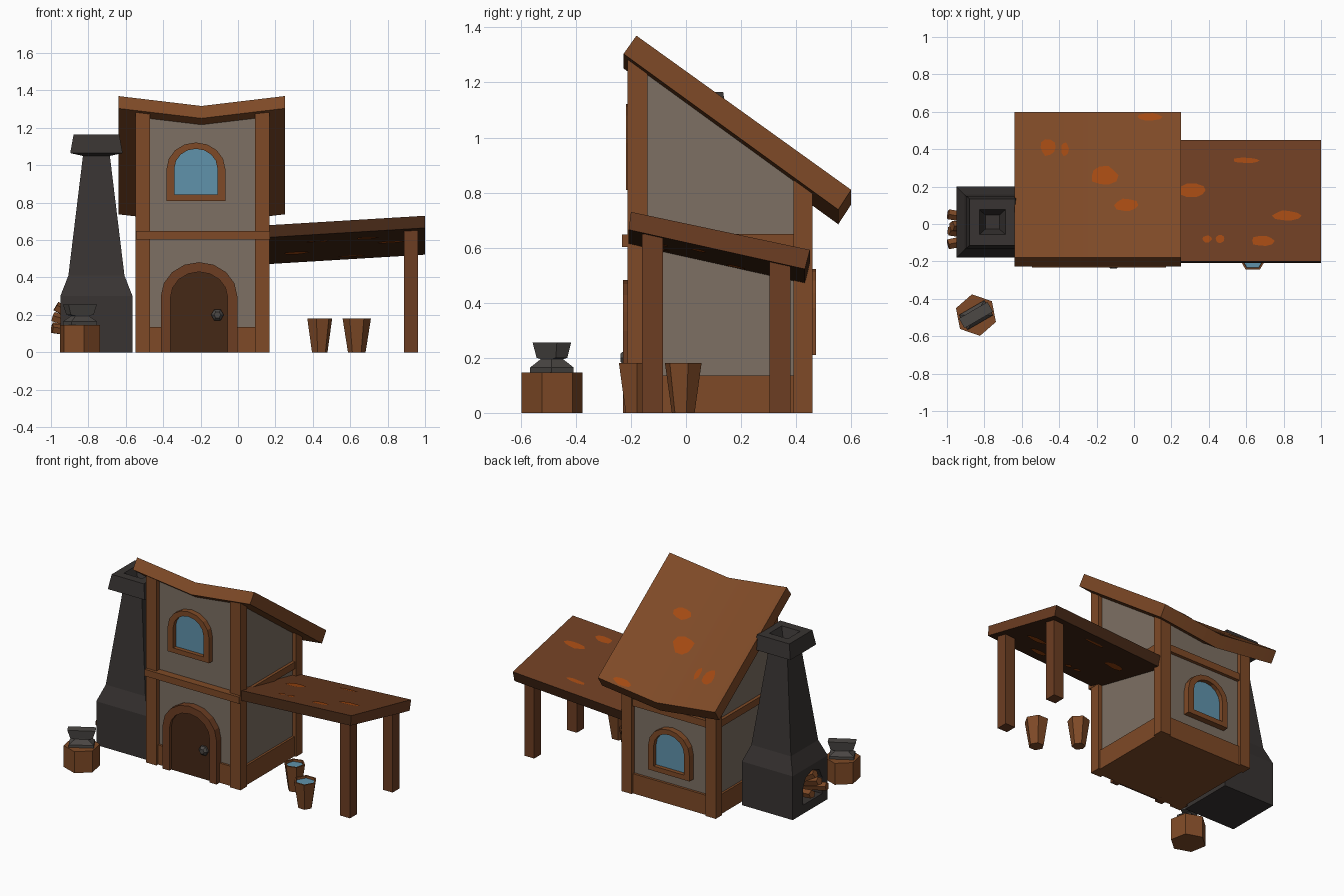
import bpy, bmesh, math, random
from mathutils import Matrix

if "Cube" in bpy.data.objects:
    bpy.data.objects.remove(bpy.data.objects["Cube"])
random.seed(3)


def material(name, r, g, b):
    m = bpy.data.materials.new(name)
    m.diffuse_color = (r, g, b, 1)
    m.use_nodes = True
    m.node_tree.nodes["Principled BSDF"].inputs["Base Color"].default_value = m.diffuse_color
    return m


PLASTER = material("plaster", .205, .162, .125)
WOOD = material("warm_wood", .21, .068, .020)
MID = material("board_wood", .150, .047, .016)
DARK = material("dark_wood", .060, .021, .008)
ORANGE = material("orange_patch", .36, .066, .006)
GLASS = material("blue_glass_water", .115, .29, .41)
STONE = material("dark_stone", .040, .034, .032)
IRON = material("iron", .072, .065, .060)


def make(name, verts, faces, mat, loc=(0, 0, 0), rot=0.0):
    me = bpy.data.meshes.new(name)
    bm = bmesh.new()
    vs = [bm.verts.new(v) for v in verts]
    for f in faces:
        bm.faces.new([vs[i] for i in f])
    bmesh.ops.recalc_face_normals(bm, faces=bm.faces)
    bmesh.ops.transform(bm, matrix=Matrix.Translation(loc) @ Matrix.Rotation(rot, 4, 'Z'), verts=bm.verts)
    bm.to_mesh(me)
    bm.free()
    me.materials.append(mat)
    ob = bpy.data.objects.new(name, me)
    bpy.context.collection.objects.link(ob)
    return ob


def loft(name, n, rings, mat, loc=(0, 0, 0), rot=0.0):
    """Stack of n-sided rings (rx, ry, z); for n = 4 rx, ry are half sizes."""
    k, off = (math.sqrt(2), math.pi / 4) if n == 4 else (1, 0)
    verts = [(k * rx * math.cos(off + i * math.tau / n), k * ry * math.sin(off + i * math.tau / n), z)
             for rx, ry, z in rings for i in range(n)]
    faces = [(r * n + i, r * n + (i + 1) % n, (r + 1) * n + (i + 1) % n, (r + 1) * n + i)
             for r in range(len(rings) - 1) for i in range(n)]
    faces += [range(n), range((len(rings) - 1) * n, len(rings) * n)]
    return make(name, verts, faces, mat, loc, rot)


def box(name, x0, x1, y0, y1, z0, z1, mat):
    hx, hy = (x1 - x0) / 2, (y1 - y0) / 2
    return loft(name, 4, [(hx, hy, z0), (hx, hy, z1)], mat, (x0 + hx, y0 + hy, 0))


def prism(name, sections, mat):
    """Closed cross-sections joined one after another."""
    n = len(sections[0])
    verts = [p for s in sections for p in s]
    faces = [(r * n + i, r * n + (i + 1) % n, (r + 1) * n + (i + 1) % n, (r + 1) * n + i)
             for r in range(len(sections) - 1) for i in range(n)]
    faces += [range(n), range(len(verts) - n, len(verts))]
    return make(name, verts, faces, mat)


def arch(w, z0, z1, seg=6):
    """Arched outline in x, z with a flattened round head."""
    h = min(w, (z1 - z0) * .6) * .9
    head = [(w * math.cos(i * math.pi / seg), z1 - h + h * math.sin(i * math.pi / seg)) for i in range(seg + 1)]
    return [(w, z0)] + head + [(-w, z0)]


def arch_plate(name, outline, depth, mat, loc, rot=0.0):
    n = len(outline)
    verts = [(x, y, z) for y in (-depth, 0) for x, z in outline]
    faces = [range(n), range(n, 2 * n)] + [(i, (i + 1) % n, n + (i + 1) % n, n + i) for i in range(n)]
    return make(name, verts, faces, mat, loc, rot)


def arch_ring(name, outer, inner, depth, mat, loc, rot=0.0, closed=True):
    n = len(outer)
    verts = [(x, y, z) for o in (outer, inner) for y in (-depth, 0) for x, z in o]
    faces = []
    for i in range(n if closed else n - 1):
        j = (i + 1) % n
        for a, b in ((0, n), (n, 3 * n), (3 * n, 2 * n), (2 * n, 0)):
            faces.append((a + i, a + j, b + j, b + i))
    if not closed:
        faces += [(e, n + e, 3 * n + e, 2 * n + e) for e in (0, n - 1)]
    return make(name, verts, faces, mat, loc, rot)


# Roof shapes: height of the sagging main roof and of the lean-to
def roof_z(x, y):
    return 1.37 - .718 * (y + .18) - .053 * (1 - abs(x + .195) / .445)


def lean_z(x, y):
    return .68 + .05 * (x - .17) / .83 - .212 * (y + .2)


# House walls, top following the underside of the roof
walls = []
for x in (-.52, -.195, .14):
    walls.append([(x, -.18, 0.02), (x, .43, 0.02), (x, .43, roof_z(x, .43) - .07), (x, -.18, roof_z(x, -.18) - .07)])
prism("walls", walls, PLASTER)
box("base_board", -.535, .155, -.195, .447, 0, .135, WOOD)
for side, x in (("left", -.548), ("right", .09)):
    box(side + "_front_post", x, x + .078, -.213, -.14, 0, 1.283, WOOD)
    box(side + "_back_post", x, x + .078, .39, .46, 0, .85, WOOD)
box("front_beam", -.545, .17, -.233, -.165, .602, .648, WOOD)
box("back_beam", -.51, .13, .40, .452, .602, .65, WOOD)
box("left_beam", -.542, -.50, -.16, .41, .602, .65, WOOD)
box("right_beam", .12, .16, -.16, .41, .602, .65, WOOD)

# Main roof slab
slab = []
for x in (-.64, -.195, .25):
    f, b = roof_z(x, -.18), roof_z(x, .6)
    slab.append([(x, -.18, f), (x, .6, b), (x, .553, b - .072), (x, -.227, f - .066)])
roof = prism("main_roof", slab, WOOD)
bpy.context.view_layer.objects.active = roof
roof.select_set(True)
bpy.ops.object.shade_smooth_by_angle(angle=math.radians(35))

# Lean-to roof, dark on edges and underside
lean = prism("lean_to_roof", [[(x, -.2, lean_z(x, -.2)), (x, .45, lean_z(x, .45)),
                               (x, .432, lean_z(x, .45) - .07), (x, -.208, lean_z(x, -.2) - .065)]
                              for x in (.13, 1.0)], MID)
lean.data.materials.append(DARK)
for p in lean.data.polygons:
    p.material_index = 0 if p.normal.z > -.3 and abs(p.normal.y) < .8 else 1
for name, y in (("front", -.16), ("back", .303)):
    box("lean_to_" + name + "_leg", .887, .962, y, y + .077, 0, lean_z(.92, y + .077) - .05, MID)


# Orange worn patches
def patch(name, cx, cy, w, h, zf, dz):
    pts = []
    for i in range(10):
        a, k = i * math.tau / 10, random.uniform(.85, 1.12)
        x, y = cx + w / 2 * k * math.cos(a), cy + h / 2 * k * math.sin(a)
        pts.append((x, y, zf(x, y) + dz))
    ob = make(name, pts, [range(10)], ORANGE)
    if (ob.data.polygons[0].normal.z > 0) != (dz > 0):
        ob.data.flip_normals()


for c in ((-.46, .41, .09, .09), (-.37, .40, .04, .07), (-.16, .26, .15, .1), (-.04, .10, .12, .07), (.08, .573, .13, .04)):
    patch("roof_patch", *c, roof_z, .004)
for c in ((.31, .18, .14, .07), (.6, .34, .15, .03), (.82, .045, .15, .055),
          (.39, -.08, .05, .04), (.46, -.08, .05, .045), (.69, -.09, .12, .06)):
    patch("lean_to_patch", *c, lean_z, .003)
    patch("lean_to_under_patch", *c, lean_z, -.077)

# Door with arched frame and handle
arch_ring("door_frame", arch(.205, 0, .482, 8), arch(.153, 0, .43, 8), .06, MID, (-.208, -.168, 0), closed=False)
arch_plate("door", arch(.155, 0, .432, 8), .04, DARK, (-.208, -.168, 0))
handle = loft("door_handle", 6, [(.034, .034, 0), (.034, .034, .014), (.018, .018, .03)], IRON)
handle.rotation_euler = (math.pi / 2, 0, 0)
handle.location = (-.11, -.207, .2)

# Front and back windows
for name, z, loc, rot in (("front", .81, (-.225, -.175, 0), 0), ("back", .21, (-.2, .43, 0), math.pi)):
    arch_ring(name + "_window_frame", arch(.157, z, z + .312, 8), arch(.115, z + .033, z + .278, 8), .042, WOOD, loc, rot)
    arch_plate(name + "_window_glass", arch(.118, z + .03, z + .28, 8), .014, GLASS, loc, rot)

# Forge chimney with flue hole and fire opening
chimney = loft("chimney", 4, [(.193, .19, 0), (.193, .19, .30), (.15, .148, .41), (.072, .075, 1.05), (.14, .14, 1.065),
                              (.122, .125, 1.165), (.07, .067, 1.165), (.037, .037, 1.08)], STONE, (-.757, .01, 0))
cutter = arch_plate("fire_opening_cutter", arch(.105, .06, .265, 4), .25, STONE, (-.8, -.015, 0), -math.pi / 2)
cutter.hide_render = True
cutter.hide_viewport = True
cut = chimney.modifiers.new("fire_opening", 'BOOLEAN')
cut.operation = 'DIFFERENCE'
cut.object = cutter
# Logs in the fire opening
for loc, pitch, yaw in (((-.81, .0, .15), -60, 4), ((-.81, .02, .10), -80, -10),
                        ((-.81, -.07, .10), -82, 12), ((-.81, -.06, .13), -72, -8)):
    log = loft("fire_log", 5, [(.028, .028, 0), (.028, .028, .19)], WOOD)
    log.rotation_euler = (0, math.radians(pitch), math.radians(yaw))
    log.location = loc

# Anvil on a stump
loft("stump", 6, [(.113, .113, 0), (.113, .113, .147)], WOOD, (-.845, -.487, 0), math.radians(41))
loft("anvil", 4, [(.078, .046, .145), (.078, .046, .165), (.04, .024, .195), (.07, .024, .2), (.088, .03, .256)],
     IRON, (-.845, -.487, 0), math.radians(30))

# Water buckets
for x, y, r, a in ((.437, -.01, .069, 15), (.635, -.178, .076, 0)):
    loft("bucket", 6, [(r * .62, r * .62, 0), (r, r, .182), (r * .85, r * .85, .182), (r * .82, r * .82, .16)],
         WOOD, (x, y, 0), math.radians(a))
    loft("bucket_water", 6, [(r * .83, r * .83, .161), (r * .84, r * .84, .167)], GLASS, (x, y, 0), math.radians(a))
